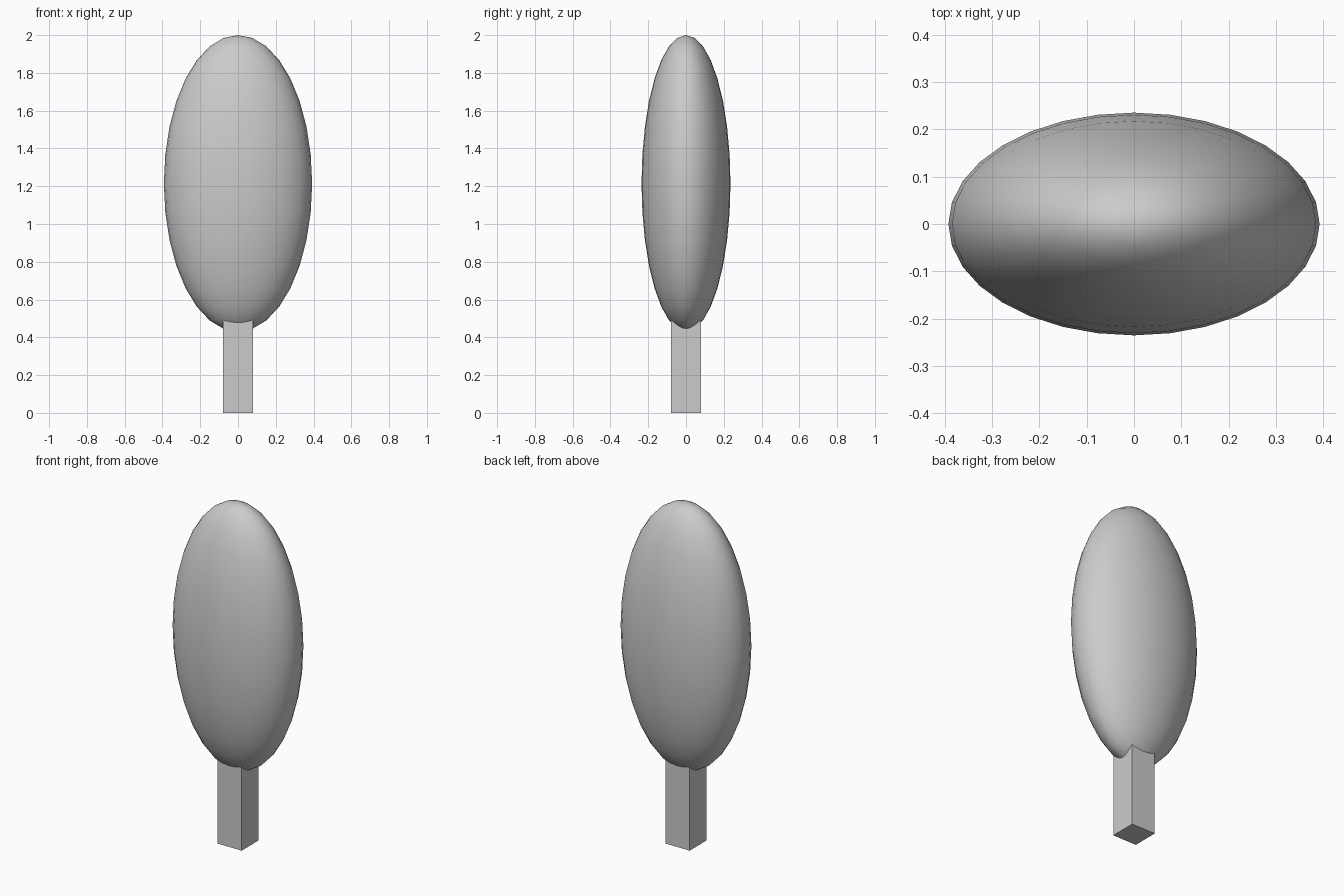
import bpy

if "Cube" in bpy.data.objects:
    bpy.data.objects.remove(bpy.data.objects["Cube"])

# Scale unit: vertical half-height of the crown
R = 0.785

# Crown: flattened, smooth ellipsoid
bpy.ops.mesh.primitive_uv_sphere_add(segments=32, ring_count=16, radius=R,
                                     location=(0, 0, 2 - R))
crown = bpy.context.object
crown.name = "crown"
crown.scale = (0.5, 0.3, 1.0)
bpy.ops.object.transform_apply(location=False, rotation=False, scale=True)
bpy.ops.object.shade_smooth()

# Trunk: square post running up into the crown
TRUNK_H = 0.6
bpy.ops.mesh.primitive_cube_add(size=1, location=(0, 0, TRUNK_H / 2))
trunk = bpy.context.object
trunk.name = "trunk"
trunk.scale = (0.2 * R, 0.2 * R, TRUNK_H)
bpy.ops.object.transform_apply(location=False, rotation=False, scale=True)
